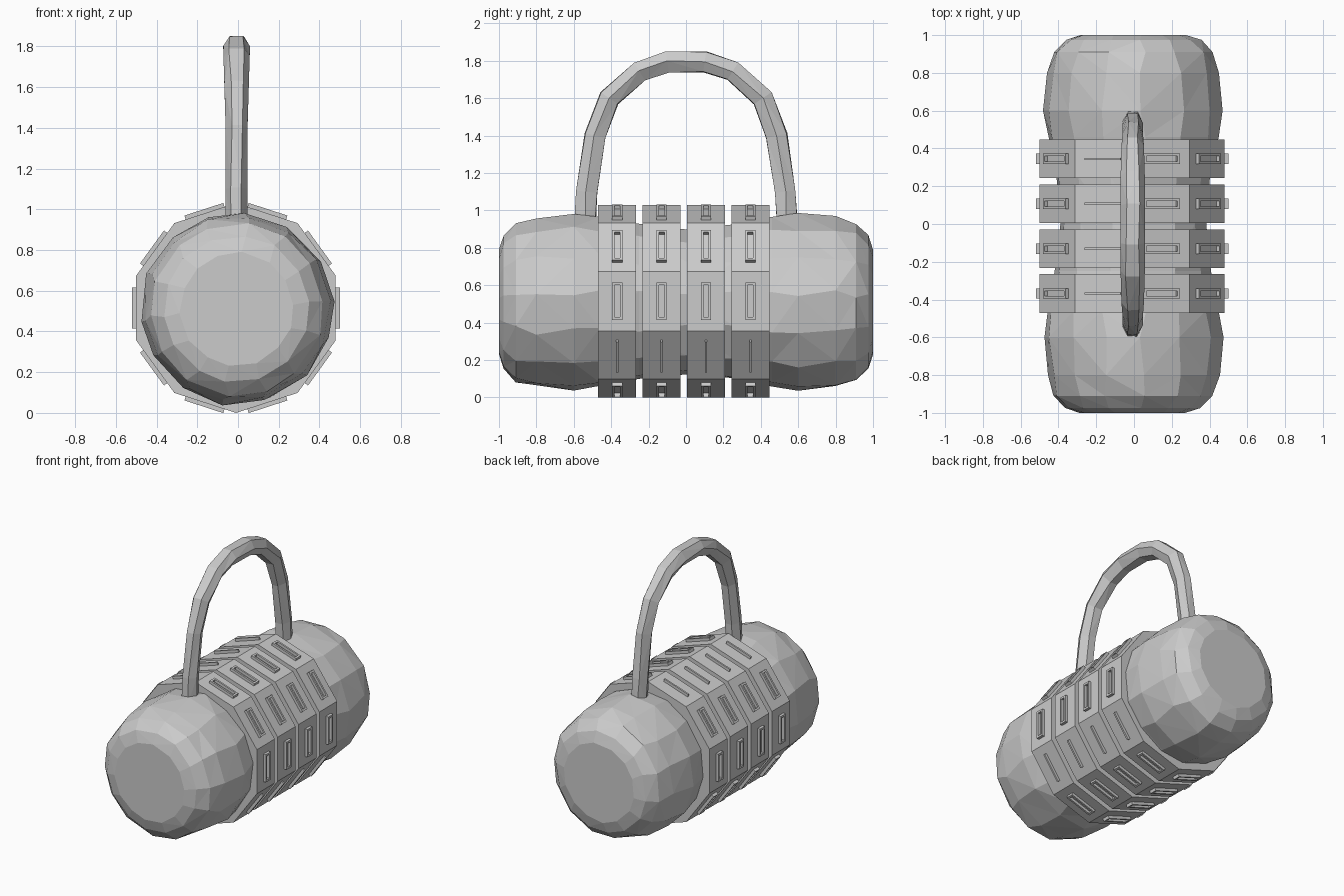
import bpy, bmesh, random
from math import sin, cos, pi, radians
from mathutils import Matrix, Vector

random.seed(4)
if "Cube" in bpy.data.objects:
    bpy.data.objects.remove(bpy.data.objects["Cube"])

AXIS = Vector((-0.01, 0, 0.515))
SIDES = 10
DIAL_R = 0.515


def finish(name, bm):
    bmesh.ops.recalc_face_normals(bm, faces=bm.faces)
    mesh = bpy.data.meshes.new(name)
    bm.to_mesh(mesh)
    bm.free()
    return add_object(name, mesh)


def add_object(name, mesh, location=(0, 0, 0)):
    obj = bpy.data.objects.new(name, mesh)
    obj.location = location
    bpy.context.collection.objects.link(obj)
    return obj


def skin(bm, rings):
    """Join successive rings of points into a capped tube."""
    loops = [[bm.verts.new(p) for p in ring] for ring in rings]
    for a, b in zip(loops, loops[1:]):
        n = len(a)
        for i in range(n):
            j = (i + 1) % n
            bm.faces.new((a[i], a[j], b[j], b[i]))
    caps = [bm.faces.new(loops[0]), bm.faces.new(loops[-1])]
    return caps


def ring_about_y(y, radius, sides, start=0.0, jitter=0.0):
    points = []
    for i in range(sides):
        a = start + 2 * pi * i / sides + random.uniform(-jitter, jitter) * 3
        r = radius * (1 + random.uniform(-jitter, jitter))
        points.append(Vector((r * cos(a), y, r * sin(a))))
    return points


# Barrel body: bulging ends and a narrower waist under the dials
half = [(1.0, 0.28), (0.975, 0.36), (0.91, 0.425), (0.8, 0.456),
        (0.6, 0.473), (0.46, 0.455), (0.25, 0.415)]
profile = [(-y, r) for y, r in half] + [(0, 0.39)] + half[::-1]
bm = bmesh.new()
rings = [ring_about_y(y, r, 14, 0.1, 0.016) for y, r in profile]
caps = skin(bm, [[p + Vector((-0.005, 0, 0.51)) for p in ring] for ring in rings])
bmesh.ops.triangulate(bm, faces=[f for f in bm.faces if f not in caps])
finish("body", bm)

# Carrying handle: a six-sided tube swept along an arch
arch = [(0.54, 0.92), (0.53, 1.1), (0.485, 1.4), (0.41, 1.6),
        (0.25, 1.745), (0.1, 1.795)]
path = [Vector((0, -y, z)) for y, z in arch]
path += [Vector((0, y, z)) for y, z in reversed(arch)]
bm = bmesh.new()
rings = []
for i, p in enumerate(path):
    tangent = (path[min(i + 1, len(path) - 1)] - path[max(i - 1, 0)]).normalized()
    across = Vector((1, 0, 0))
    outward = across.cross(tangent)
    width = 0.054 + 0.012 * max(0, p.z - 1.4) / 0.4
    ring = []
    for k in range(6):
        a = k * pi / 3 + random.uniform(-0.12, 0.12)
        ring.append(p + across * (width * cos(a) - 0.007) + outward * 0.064 * sin(a))
    rings.append(ring)
skin(bm, rings)
bmesh.ops.triangulate(bm, faces=bm.faces)
finish("handle", bm)

# Ten-sided dial, shared by all four positions
bm = bmesh.new()
skin(bm, [ring_about_y(y, DIAL_R, SIDES, pi / SIDES) for y in (-0.102, 0.102)])
dial = finish("dial_1", bm)


def bar(bm, face, y, t, width, length):
    """Raised strip on one dial face; t runs along the face."""
    apothem = DIAL_R * cos(pi / SIDES)
    turn = Matrix.Rotation(-face * 2 * pi / SIDES, 4, "Y")
    place = Matrix.Translation((apothem + 0.006, y, t))
    size = Matrix.Diagonal((0.028, width, length, 1))
    bmesh.ops.create_cube(bm, size=1, matrix=turn @ place @ size)


# Raised relief on the dial faces: plain frames and two slim ribs
bm = bmesh.new()
for face in range(SIDES):
    if face in (3, 9):
        bar(bm, face, 0, 0, 0.012, 0.2)
        continue
    for side in (-1, 1):
        bar(bm, face, side * 0.021, 0, 0.013, 0.2)
        bar(bm, face, 0, side * 0.093, 0.03, 0.014)
relief = finish("dial_relief_1", bm)

# Four dials side by side along the barrel
for n in range(4):
    spot = AXIS + Vector((0, -0.368 + 0.2375 * n, 0))
    for first, stem in ((dial, "dial"), (relief, "dial_relief")):
        if n == 0:
            first.location = spot
        else:
            add_object(f"{stem}_{n + 1}", first.data, spot)
